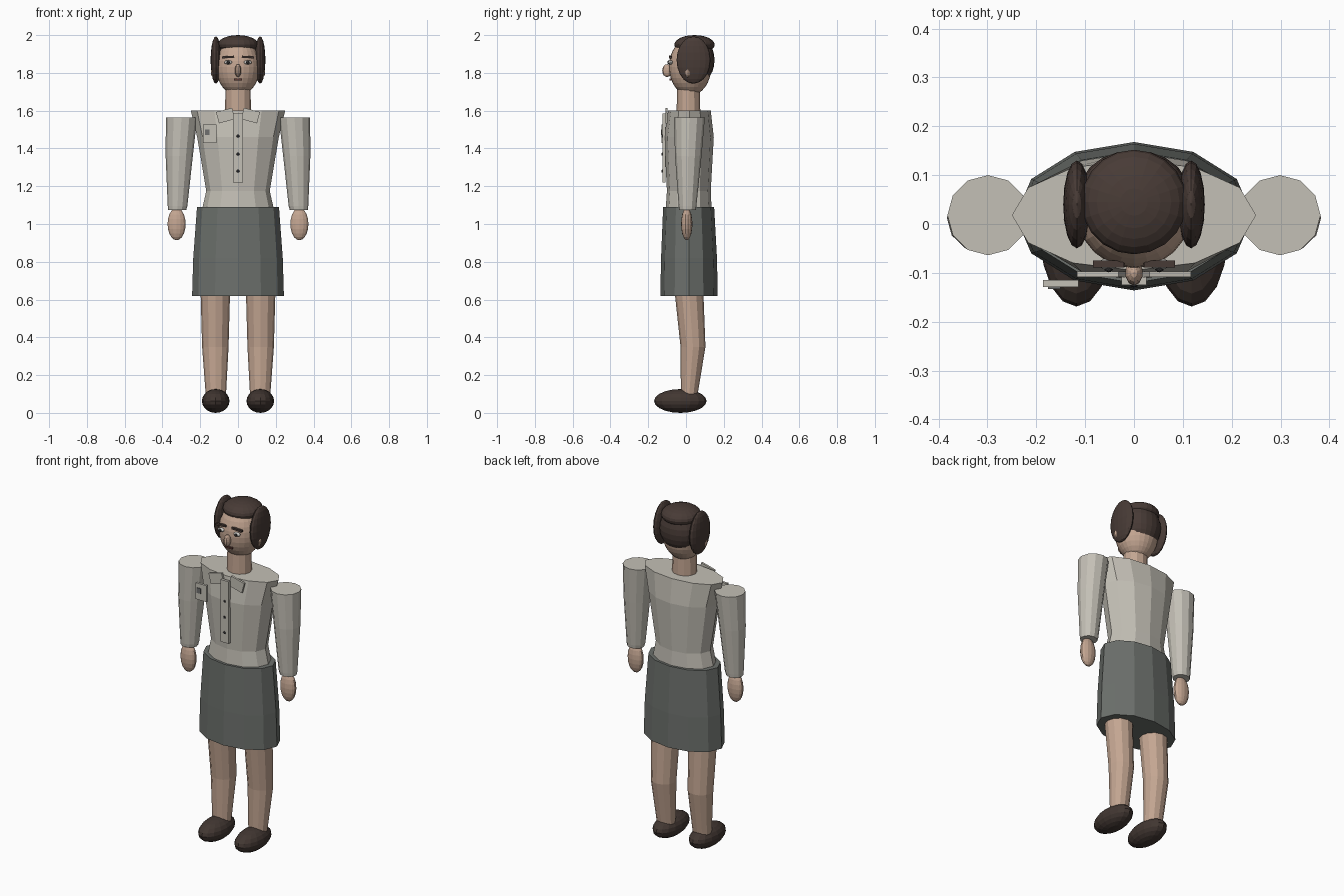
import bpy, bmesh, math
from mathutils import Matrix, Vector

if "Cube" in bpy.data.objects:
    bpy.data.objects.remove(bpy.data.objects["Cube"])


def material(name, r, g, b):
    lin = [((c / 255 + 0.055) / 1.055) ** 2.4 for c in (r, g, b)]
    m = bpy.data.materials.new(name)
    m.diffuse_color = (*lin, 1)
    m.use_nodes = True
    m.node_tree.nodes["Principled BSDF"].inputs["Base Color"].default_value = m.diffuse_color
    return m


SHIRT = material("shirt grey", 196, 192, 182)
SKIRT = material("skirt dark grey", 108, 112, 108)
SKIN = material("skin", 196, 166, 146)
HAIR = material("hair brown", 72, 59, 54)
SHOE = material("shoe brown", 66, 55, 50)
WHITE = material("eye white", 205, 203, 198)
IRIS = material("dark grey", 45, 45, 46)
BADGE = material("badge grey", 110, 110, 110)
LIP = material("lip brown", 95, 60, 54)


def finish(name, bm, mat):
    bmesh.ops.recalc_face_normals(bm, faces=bm.faces)
    me = bpy.data.meshes.new(name)
    bm.to_mesh(me)
    bm.free()
    me.materials.append(mat)
    ob = bpy.data.objects.new(name, me)
    bpy.context.collection.objects.link(ob)
    return ob


def loft(name, rings, mat, sides=12):
    """Capped tube through elliptical rings (x, y, z, rx, ry)."""
    bm = bmesh.new()
    loops = []
    for x, y, z, rx, ry in rings:
        loops.append([bm.verts.new((x + rx * math.cos(a), y + ry * math.sin(a), z))
                      for a in (2 * math.pi * i / sides for i in range(sides))])
    for lo, hi in zip(loops, loops[1:]):
        for i in range(sides):
            j = (i + 1) % sides
            bm.faces.new((lo[i], lo[j], hi[j], hi[i]))
    bm.faces.new(loops[0][::-1])
    bm.faces.new(loops[-1])
    return finish(name, bm, mat)


def ellipsoid(name, centre, radii, mat, u=16, v=10):
    bm = bmesh.new()
    bmesh.ops.create_uvsphere(bm, u_segments=u, v_segments=v, radius=1)
    bm.transform(Matrix.Translation(centre) @ Matrix.Diagonal((*radii, 1)))
    return finish(name, bm, mat)


def box(name, centre, size, mat, roll=0.0, pitch=0.0):
    bm = bmesh.new()
    bmesh.ops.create_cube(bm, size=1)
    bm.transform(Matrix.Translation(centre) @ Matrix.Rotation(roll, 4, 'Y')
                 @ Matrix.Rotation(pitch, 4, 'X') @ Matrix.Diagonal((*size, 1)))
    return finish(name, bm, mat)


# Clothing: skirt and fitted shirt body
loft("skirt", [(0, .016, .62, .243, .152), (0, .016, .82, .237, .148),
               (0, .014, 1.09, .217, .135)], SKIRT)
loft("shirt_body", [(0, .014, 1.07, .192, .122), (0, .015, 1.175, .168, .116),
                    (0, .016, 1.46, .216, .131), (0, .018, 1.6, .25, .113)], SHIRT)

# Shirt front: placket, buttons, badge
box("placket", (0, -.117, 1.403), (.052, .016, .365), SHIRT)
for z in (1.465, 1.37, 1.28):
    ellipsoid("button", (0, -.126, z), (.008, .004, .008), IRIS, 8, 6)
box("badge", (-.15, -.122, 1.478), (.072, .014, .096), SHIRT)
box("badge_patch", (-.163, -.130, 1.485), (.026, .006, .03), BADGE)

# Neck and head
loft("neck", [(0, .013, 1.58, .069, .063), (0, .013, 1.74, .066, .06)], SKIN)
ellipsoid("head", (0, .022, 1.832), (.116, .112, .152), SKIN, 24, 16)
ellipsoid("nose", (0, -.1, 1.812), (.018, .026, .034), SKIN, 10, 8)
box("mouth", (0, -.082, 1.765), (.044, .012, .009), LIP)

# Hair: crown, back of the head, side lobes
ellipsoid("hair_crown", (0, .045, 1.949), (.108, .107, .051), HAIR, 20, 12)
ellipsoid("hair_back", (0, .066, 1.868), (.112, .085, .122), HAIR, 20, 12)

# Parts repeated on each side
for s, side in ((-1, "right"), (1, "left")):
    ellipsoid(side + "_hair_lobe", (s * .117, .04, 1.868), (.028, .09, .125), HAIR)
    ellipsoid(side + "_ear", (s * .124, .01, 1.803), (.02, .018, .03), SKIN, 8, 6)
    ellipsoid(side + "_eye", (s * .052, -.082, 1.856), (.021, .012, .011), WHITE, 12, 8)
    ellipsoid(side + "_iris", (s * .052, -.093, 1.856), (.009, .006, .009), IRIS, 8, 6)
    box(side + "_eyebrow", (s * .052, -.082, 1.884), (.064, .014, .011), HAIR, roll=s * .05)
    box(side + "_collar", (s * .066, -.103, 1.574), (.088, .012, .062), SHIRT, roll=s * .26)
    loft(side + "_sleeve", [(s * .322, .008, 1.075, .048, .044),
                            (s * .32, .008, 1.095, .052, .047),
                            (s * .311, .012, 1.36, .072, .07),
                            (s * .299, .018, 1.565, .083, .082)], SHIRT)
    ellipsoid(side + "_hand", (s * .325, .004, 1.0), (.049, .03, .086), SKIN, 14, 10)
    loft(side + "_leg", [(s * .117, .015, .07, .052, .042),
                         (s * .12, .037, .35, .07, .066),
                         (s * .12, .016, .64, .078, .076)], SKIN)
    ellipsoid(side + "_shoe", (s * .118, -.03, .063), (.073, .139, .063), SHOE, 16, 10)
